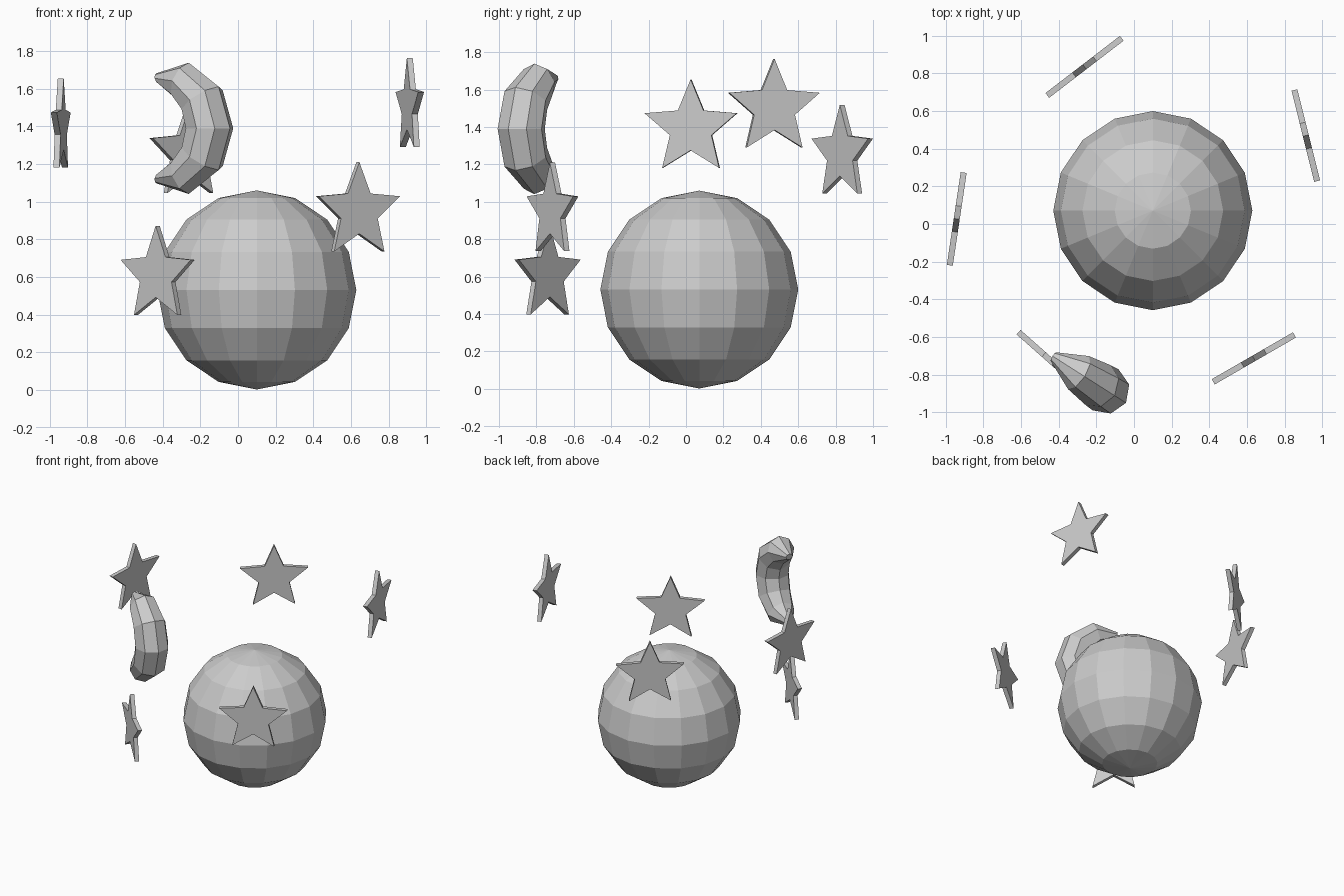
import bpy, bmesh
from math import sin, cos, pi, radians
from mathutils import Vector

if "Cube" in bpy.data.objects:
    bpy.data.objects.remove(bpy.data.objects["Cube"])


def make_object(name, bm, location, turn):
    bmesh.ops.recalc_face_normals(bm, faces=bm.faces)
    mesh = bpy.data.meshes.new(name)
    bm.to_mesh(mesh)
    bm.free()
    obj = bpy.data.objects.new(name, mesh)
    obj.location = location
    obj.rotation_euler.z = radians(turn)
    bpy.context.collection.objects.link(obj)
    return obj


def star(name, location, turn, outer=0.262, inner=0.118, thick=0.032):
    # Five-pointed outline in the local xz plane, extruded along y
    bm = bmesh.new()
    verts = []
    for i in range(10):
        r = inner if i % 2 else outer
        a = pi / 2 + i * pi / 5
        verts.append(bm.verts.new((r * cos(a), -thick / 2, r * sin(a))))
    face = bm.faces.new(verts)
    ext = bmesh.ops.extrude_face_region(bm, geom=[face], use_keep_orig=True)
    moved = [g for g in ext["geom"] if isinstance(g, bmesh.types.BMVert)]
    bmesh.ops.translate(bm, verts=moved, vec=(0, thick, 0))
    return make_object(name, bm, location, turn)


def crescent(name, location, turn, sides=8):
    # Tapered octagonal tube bent along an arc
    bm = bmesh.new()
    rings = []
    radii = [0.027, 0.104, 0.125, 0.129, 0.125, 0.104, 0.027]
    for i, r in enumerate(radii):
        a = radians(34 * (i - 3))
        out = Vector((cos(a), 0, sin(a)))
        centre = Vector((0.056, 0, 0)) + out * 0.272
        ring = []
        for k in range(sides):
            t = 2 * pi * k / sides
            ring.append(bm.verts.new(centre + out * r * cos(t) + Vector((0, r * sin(t), 0))))
        rings.append(ring)
    for lo, hi in zip(rings, rings[1:]):
        for k in range(sides):
            n = (k + 1) % sides
            bm.faces.new((lo[k], lo[n], hi[n], hi[k]))
    bm.faces.new(rings[0])
    bm.faces.new(rings[-1])
    return make_object(name, bm, location, turn)


# Large faceted globe
bpy.ops.mesh.primitive_uv_sphere_add(segments=16, ring_count=8, radius=0.529,
                                     location=(0.10, 0.071, 0.531))
bpy.context.object.name = "globe"

# Crescent moon
crescent("moon", (-0.428, -0.705, 1.39), -32.5)

# Stars circling the globe: position and turn about z
stars = [
    ((-0.263, 0.835, 1.257), 37.5),
    ((0.913, 0.47, 1.502), -76),
    ((-0.942, 0.027, 1.393), 81.5),
    ((-0.427, -0.74, 0.61), -41.5),
    ((0.637, -0.714, 0.948), 30),
]
for i, (pos, turn) in enumerate(stars):
    star(f"star_{i + 1}", pos, turn)
